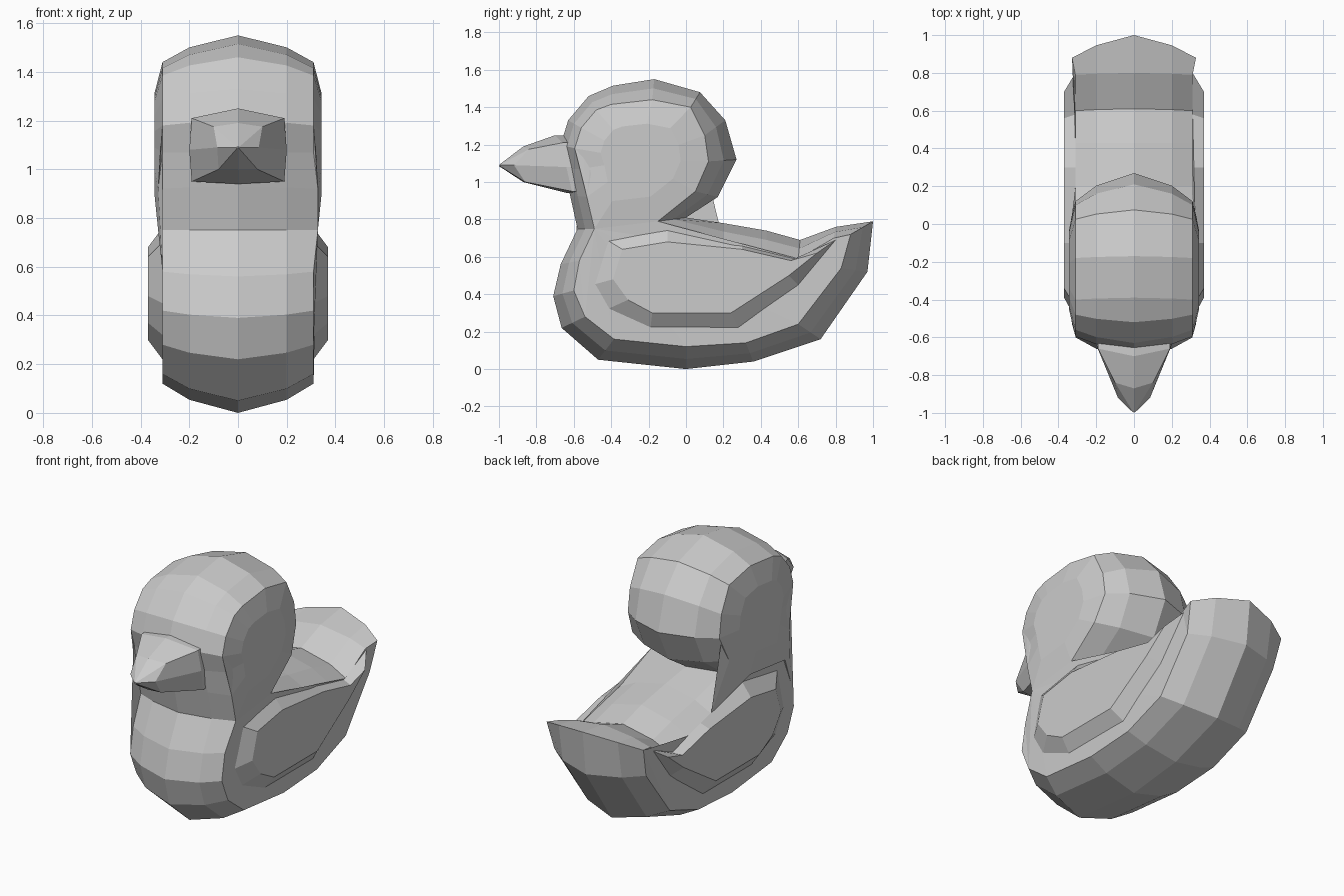
import bpy, bmesh

if "Cube" in bpy.data.objects:
    bpy.data.objects.remove(bpy.data.objects["Cube"])


def finish(bm, name):
    bmesh.ops.triangulate(bm, faces=[f for f in bm.faces if len(f.verts) > 4])
    bmesh.ops.recalc_face_normals(bm, faces=bm.faces)
    mesh = bpy.data.meshes.new(name)
    bm.to_mesh(mesh)
    bm.free()
    ob = bpy.data.objects.new(name, mesh)
    bpy.context.collection.objects.link(ob)
    return ob


def loft(name, rings, mirror=False):
    """Skin closed rings of 3D points and cap both ends."""
    bm = bmesh.new()
    loops = [[bm.verts.new(p) for p in ring] for ring in rings]
    n = len(loops[0])
    for a, b in zip(loops, loops[1:]):
        for i in range(n):
            j = (i + 1) % n
            bm.faces.new((a[i], a[j], b[j], b[i]))
    bm.faces.new(loops[0])
    bm.faces.new(loops[-1])
    ob = finish(bm, name)
    if mirror:
        ob.modifiers.new("mirror", 'MIRROR')
    return ob


# Side profile: centre line (y, z) and matching side edge (y, z)
profile = [
    (0, 0, 0, .12), (.36, .04, .32, .14), (.72, .16, .6, .24),
    (.97, .52, .83, .54), (1, .79, .88, .72), (.80, .76, .79, .70),
    (.61, .69, .60, .59), (.43, .74, .43, .63), (.20, .78, .20, .68),
    (0, .81, -.15, .79), (.17, .92, .05, .95), (.27, 1.12, .12, 1.11),
    (.21, 1.33, .10, 1.25), (.075, 1.48, .025, 1.40), (-.17, 1.55, -.18, 1.44),
    (-.39, 1.515, -.40, 1.415), (-.52, 1.46, -.48, 1.385), (-.63, 1.33, -.56, 1.29),
    (-.67, 1.2, -.595, 1.18), (-.65, 1.07, -.56, 1.07), (-.62, .93, -.53, .92),
    (-.58, .75, -.49, .75), (-.67, .56, -.57, .58), (-.71, .39, -.60, .42),
    (-.665, .22, -.54, .28), (-.47, .05, -.385, .16)]


def side_x(z):
    return .328 if .7 < z < 1 else .31


def ring(t, sx):
    pts = []
    for a, b, c, d in profile:
        x = sx * (side_x(d) if t == 1 else .2)
        pts.append((x, a + (c - a) * t, b + (d - b) * t))
    return pts


# Body and head in one loft across the width
loft("body_and_head", [ring(1, -1), ring(.45, -1), ring(0, 0), ring(.45, 1), ring(1, 1)])

# Gently bulging cheeks on both sides of the head
head = [(c, d) for _, _, c, d in profile[9:22]]
base = [(side_x(z), y, z) for y, z in head]
cheek = [(.343, -.25 + (y + .25) * .6, 1.12 + (z - 1.12) * .6) for y, z in head]
loft("cheek", [base, cheek], mirror=True)

# Folded wings
wing_base = [(-.42, .32), (-.19, .22), (.28, .22), (.60, .45), (.80, .69),
             (.58, .59), (.30, .66), (-.10, .76), (-.44, .70), (-.5, .45)]
wing_top = [(-.31, .37), (-.18, .30), (.24, .30), (.55, .50), (.70, .62),
            (.56, .58), (.30, .64), (-.10, .68), (-.34, .64), (-.39, .48)]
loft("wing", [[(.31, y, z) for y, z in wing_base],
              [(.37, y, z) for y, z in wing_top]], mirror=True)


# Beak: half sections mirrored into closed rings, ending in a blunt tip
def beak_ring(half):
    return half + [(-x, y, z) for x, y, z in reversed(half[1:-1])]


root = [(0, -.5, 1.25), (.19, -.5, 1.21), (.2, -.5, 1.08), (.19, -.5, .95), (0, -.5, .94)]
face = [(0, -.70, 1.25), (.19, -.66, 1.21), (.2, -.64, 1.08), (.19, -.61, .95), (0, -.63, .94)]
front = [(0, -.87, 1.19), (.1, -.84, 1.175), (.085, -.92, 1.09), (.08, -.86, 1.0), (0, -.87, 1.0)]
tip = [(0, -.995, 1.095), (.005, -.995, 1.092), (.008, -.995, 1.09), (.005, -.995, 1.085), (0, -1, 1.085)]
loft("beak", [beak_ring(r) for r in (root, face, front, tip)])
